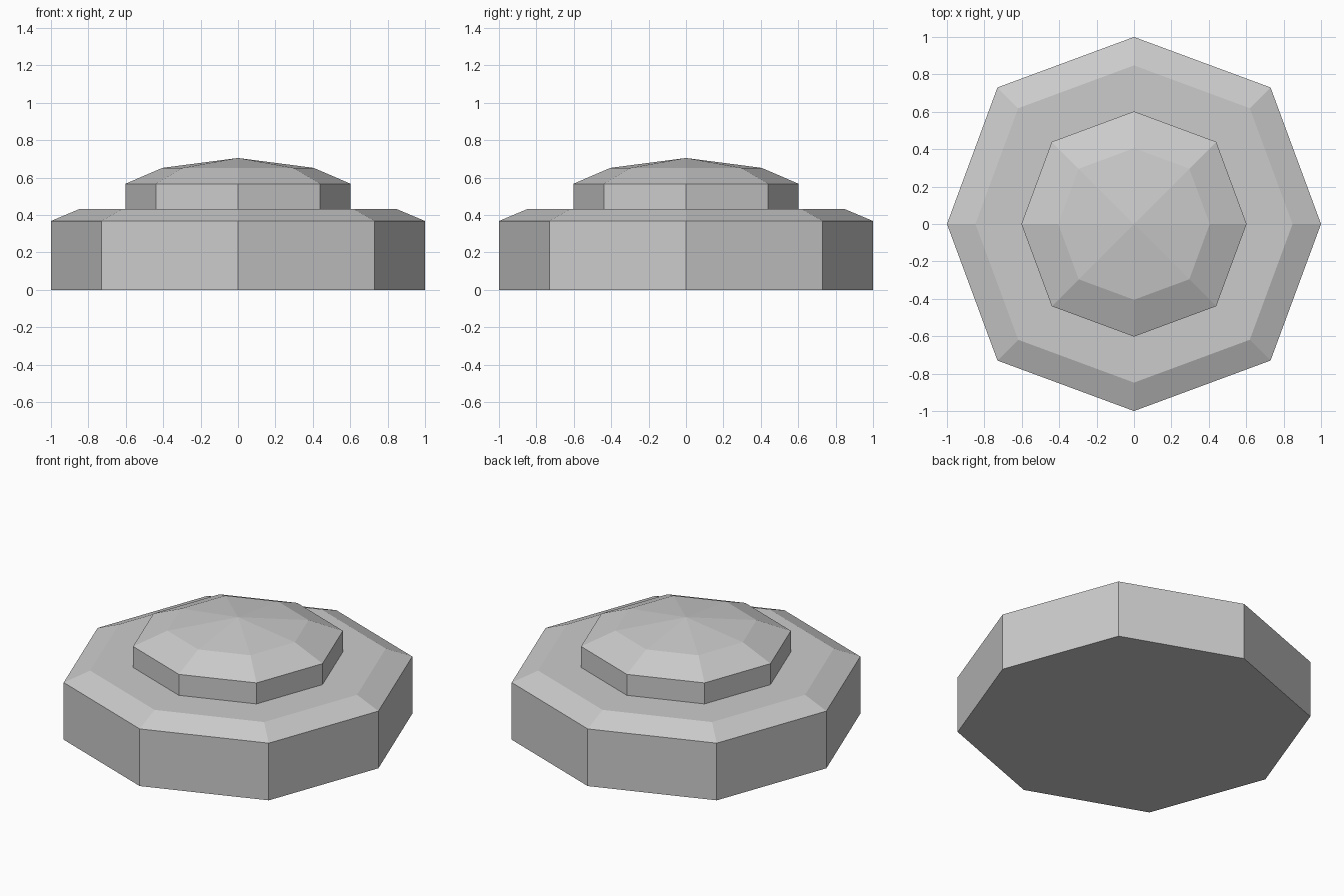
import bpy
import bmesh

cube = bpy.data.objects.get("Cube")
if cube:
    bpy.data.objects.remove(cube, do_unlink=True)

# Single flat stone colour
GREY = (0.6, 0.6, 0.6, 1.0)
mat = bpy.data.materials.new("stone grey")
mat.use_nodes = True
mat.diffuse_color = GREY
mat.node_tree.nodes["Principled BSDF"].inputs["Base Color"].default_value = GREY

# Slightly bulged octagon: the diagonal corners sit a little further out
D = 0.73
OCTAGON = [(1, 0), (D, D), (0, 1), (-D, D), (-1, 0), (-D, -D), (0, -1), (D, -D)]


def octagon_stack(name, profile, floor=False, apex=None):
    """Skin octagon rings given as (radius, height), bottom to top."""
    bm = bmesh.new()
    rings = [[bm.verts.new((x * r, y * r, z)) for x, y in OCTAGON]
             for r, z in profile]
    n = len(OCTAGON)
    for low, high in zip(rings, rings[1:]):
        for i in range(n):
            j = (i + 1) % n
            bm.faces.new((low[i], low[j], high[j], high[i]))
    if floor:
        bm.faces.new(rings[0][::-1])
    if apex is not None:
        tip = bm.verts.new((0, 0, apex))
        for i in range(n):
            bm.faces.new((rings[-1][i], rings[-1][(i + 1) % n], tip))
    mesh = bpy.data.meshes.new(name)
    bm.to_mesh(mesh)
    bm.free()
    mesh.materials.append(mat)
    obj = bpy.data.objects.new(name, mesh)
    bpy.context.collection.objects.link(obj)
    return obj


# Wide base: wall, chamfer and flat ledge
octagon_stack("base", [(1, 0), (1, 0.368), (0.848, 0.432), (0.602, 0.432)], floor=True)

# Raised cap: short wall, chamfer and shallow pointed roof
octagon_stack("cap", [(0.602, 0.432), (0.602, 0.567), (0.405, 0.652)], apex=0.705)
